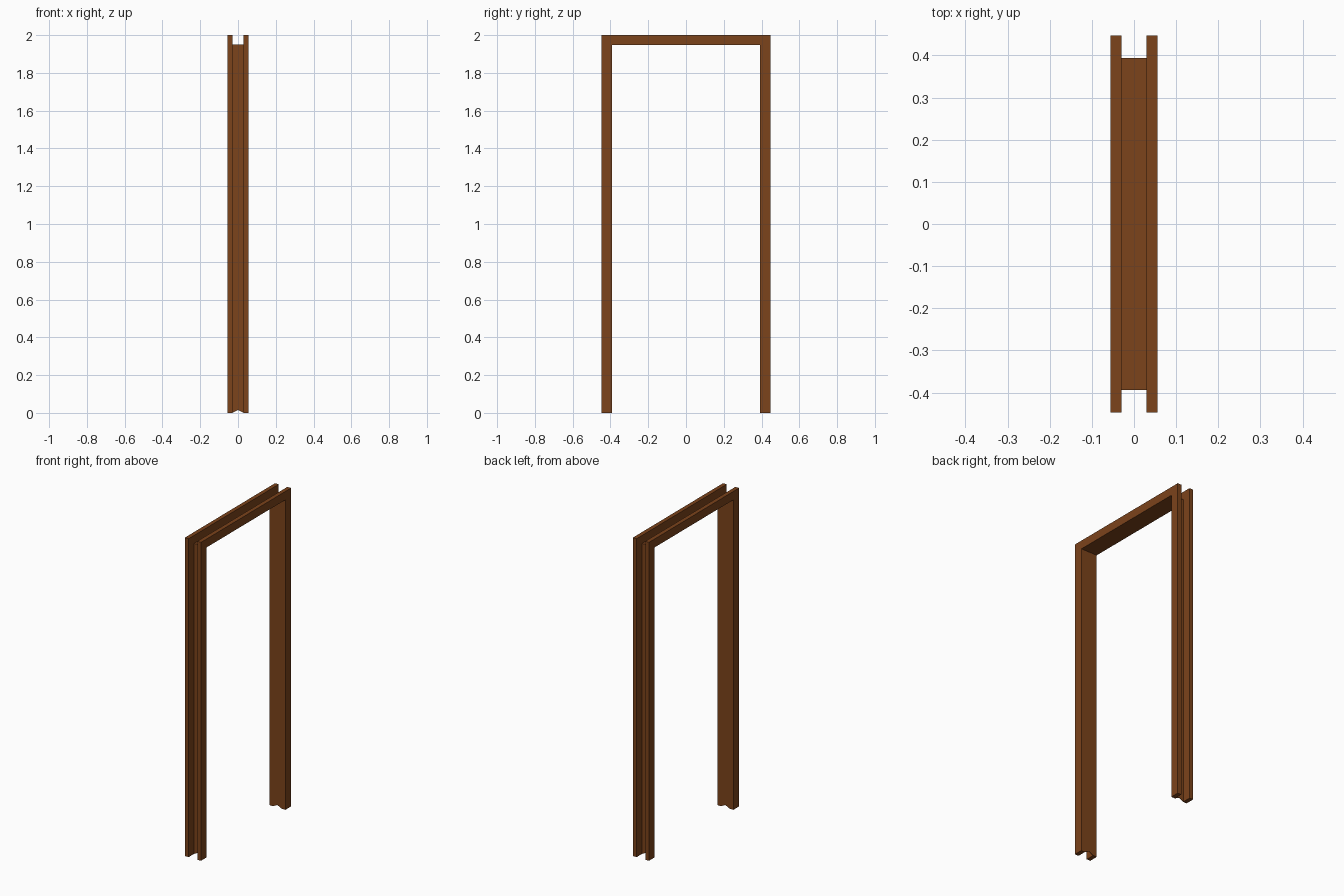
import bpy, bmesh

if "Cube" in bpy.data.objects:
    bpy.data.objects.remove(bpy.data.objects["Cube"])

wood = bpy.data.materials.new("brown_wood")
wood.diffuse_color = (0.2, 0.056, 0.011, 1)
wood.use_nodes = True
wood.node_tree.nodes["Principled BSDF"].inputs["Base Color"].default_value = wood.diffuse_color

OUT, INN = 0.447, 0.391      # half widths of the frame and the opening
TOP, HEAD = 2.0, 1.947       # top of the frame and of the opening
X_IN, X_OUT = 0.03, 0.056    # channel edge and outer face
T = 0.003                    # lining thickness


def prism(name, profile, direction):
    """Extrude a closed profile along a vector."""
    bm = bmesh.new()
    face = bm.faces.new([bm.verts.new(p) for p in profile])
    ext = bmesh.ops.extrude_face_region(bm, geom=[face])
    moved = [v for v in ext["geom"] if isinstance(v, bmesh.types.BMVert)]
    bmesh.ops.translate(bm, verts=moved, vec=direction)
    bmesh.ops.recalc_face_normals(bm, faces=bm.faces)
    mesh = bpy.data.meshes.new(name)
    bm.to_mesh(mesh)
    bm.free()
    mesh.materials.append(wood)
    obj = bpy.data.objects.new(name, mesh)
    bpy.context.collection.objects.link(obj)
    return obj


# Two door-shaped casings, one on each side of the wall
arch = [(-OUT, 0), (-OUT, TOP), (OUT, TOP), (OUT, 0),
        (INN, 0), (INN, HEAD), (-INN, HEAD), (-INN, 0)]
for side, x in (("left", -X_OUT), ("right", X_IN)):
    prism(side + "_casing", [(x, y, z) for y, z in arch], (X_OUT - X_IN, 0, 0))

# Thin side linings, flush with the opening, with a shallow notch at the foot
for side, s in (("front", -1), ("back", 1)):
    sheet = [(-X_IN, 0), (0, 0.015), (X_IN, 0), (X_IN, HEAD), (-X_IN, HEAD)]
    prism(side + "_jamb_lining", [(x, s * INN, z) for x, z in sheet], (0, s * T, 0))

# Thin head lining
head = [(-X_IN, -INN - T), (X_IN, -INN - T), (X_IN, INN + T), (-X_IN, INN + T)]
prism("head_lining", [(x, y, HEAD) for x, y in head], (0, 0, T))
